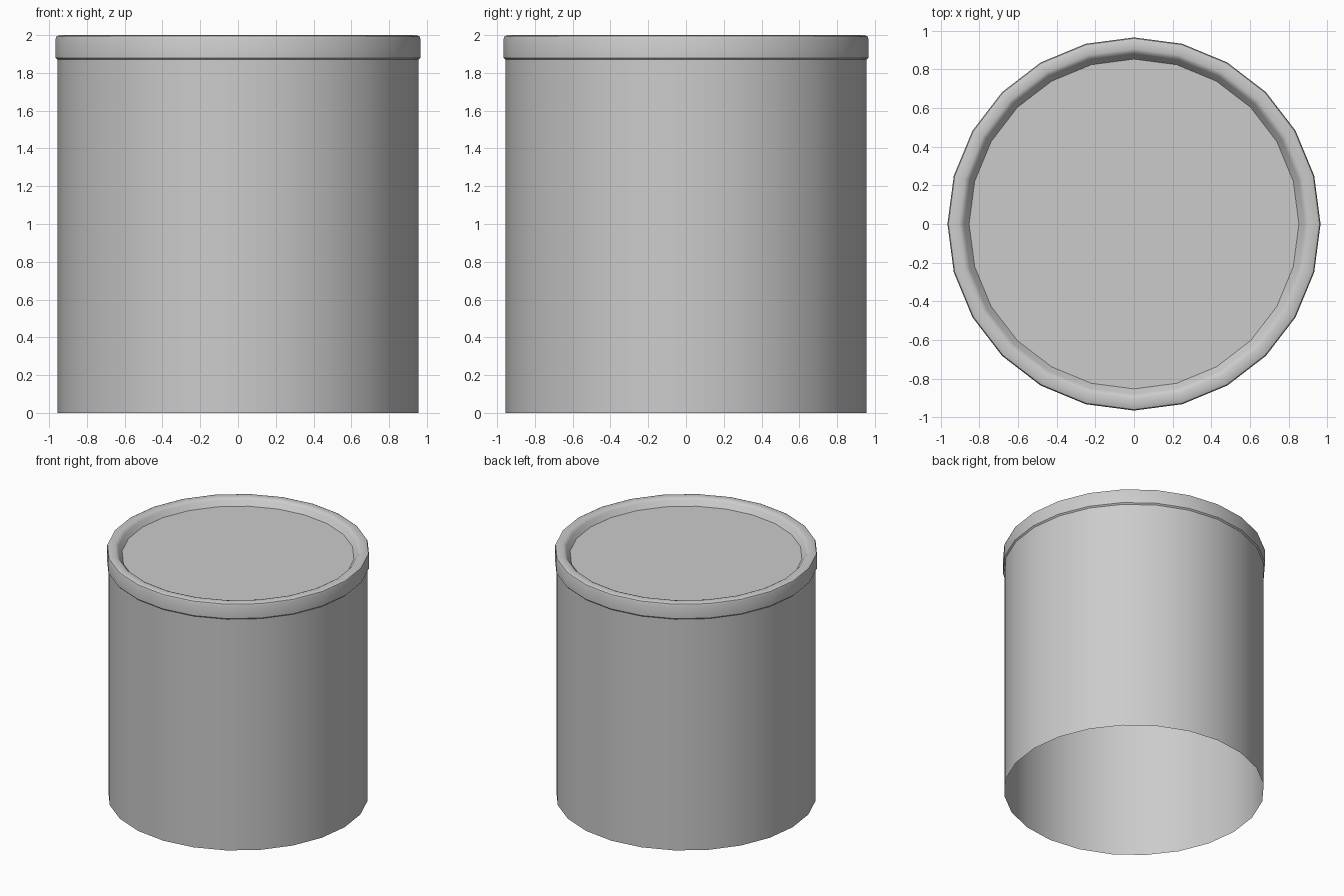
import bpy, bmesh, math

if "Cube" in bpy.data.objects:
    bpy.data.objects.remove(bpy.data.objects["Cube"])

SIDES = 24


def lathe(name, profile, cap=False, angle=50):
    """Revolve (radius, z) points around z; optionally cap the last ring."""
    bm = bmesh.new()
    rings = []
    for r, z in profile:
        rings.append([bm.verts.new((r * math.cos(2 * math.pi * i / SIDES),
                                    r * math.sin(2 * math.pi * i / SIDES), z))
                      for i in range(SIDES)])
    for low, high in zip(rings, rings[1:]):
        for i in range(SIDES):
            j = (i + 1) % SIDES
            bm.faces.new((low[i], low[j], high[j], high[i]))
    if cap:
        bm.faces.new(rings[-1])
    mesh = bpy.data.meshes.new(name)
    bm.to_mesh(mesh)
    bm.free()
    ob = bpy.data.objects.new(name, mesh)
    bpy.context.collection.objects.link(ob)
    bpy.ops.object.select_all(action='DESELECT')
    bpy.context.view_layer.objects.active = ob
    ob.select_set(True)
    bpy.ops.object.shade_smooth_by_angle(angle=math.radians(angle))
    return ob


# Open-bottomed wall of the can
lathe("can_wall", [(0.955, 0.0), (0.955, 1.87)])

# Rolled rim running down to the recessed top panel
lathe("rim_and_top_panel",
      [(0.955, 1.87), (0.965, 1.88), (0.965, 1.982), (0.96, 1.994),
       (0.945, 2.0), (0.905, 2.0), (0.89, 1.994), (0.88, 1.982),
       (0.853, 1.945)], cap=True, angle=40)
